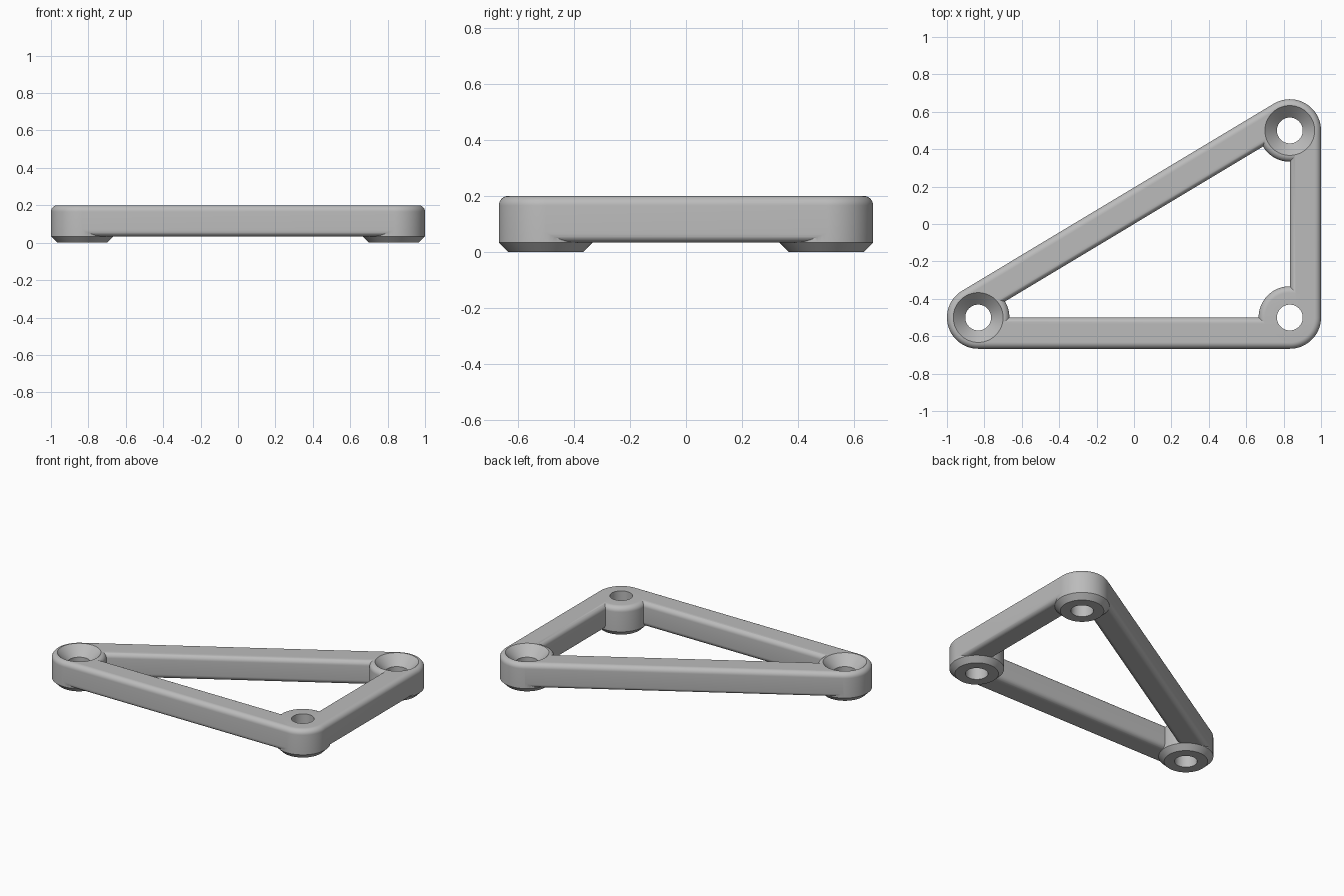
import bpy, bmesh, math
from mathutils import Vector

if "Cube" in bpy.data.objects:
    bpy.data.objects.remove(bpy.data.objects["Cube"])

R, FILLET, HEIGHT, HOLE = 0.167, 0.034, 0.2, 0.069
CORNERS = [Vector((-0.833, -0.5, 0)), Vector((0.833, -0.5, 0)), Vector((0.833, 0.5, 0))]

grey = bpy.data.materials.new("grey plastic")
grey.diffuse_color = (0.5, 0.5, 0.5, 1)
grey.use_nodes = True
grey.node_tree.nodes["Principled BSDF"].inputs["Base Color"].default_value = grey.diffuse_color


def arc(cx, cz, start, end, n=8):
    """Quarter-round profile points, angles in degrees."""
    steps = [math.radians(start + (end - start) * i / n) for i in range(n + 1)]
    return [(cx + FILLET * math.cos(a), cz + FILLET * math.sin(a)) for a in steps]


def loft(name, rings):
    """Closed solid skinned through rings of points."""
    bm = bmesh.new()
    loops = [[bm.verts.new(p) for p in ring] for ring in rings]
    n = len(loops[0])
    for a, b in zip(loops, loops[1:]):
        for i in range(n):
            j = (i + 1) % n
            bm.faces.new((a[i], a[j], b[j], b[i]))
    bm.faces.new(loops[0])
    bm.faces.new(loops[-1])
    bmesh.ops.recalc_face_normals(bm, faces=bm.faces)
    mesh = bpy.data.meshes.new(name)
    bm.to_mesh(mesh)
    bm.free()
    mesh.materials.append(grey)
    ob = bpy.data.objects.new(name, mesh)
    bpy.context.collection.objects.link(ob)
    return ob


def lathe(name, centre, profile, n=96):
    """Solid of revolution from (radius, z) points."""
    return loft(name, [[centre + Vector((r * math.cos(math.tau * i / n),
                                         r * math.sin(math.tau * i / n), z))
                        for i in range(n)] for r, z in profile])


def boolean(target, tool, operation):
    mod = target.modifiers.new(operation, 'BOOLEAN')
    mod.operation, mod.object, mod.solver = operation, tool, 'EXACT'
    bpy.context.view_layer.objects.active = target
    bpy.ops.object.modifier_apply(modifier=mod.name)
    bpy.data.objects.remove(tool)


# Corner bosses: chamfered foot, rounded top rim
boss_profile = [(R - FILLET, 0), (R, FILLET)] + arc(R - FILLET, HEIGHT - FILLET, 0, 90)
bosses = [lathe("corner_boss", c, boss_profile) for c in CORNERS]

# Bars: rounded section lying outside the line between boss centres
lo, hi = 2 * FILLET, HEIGHT - FILLET
section = (arc(R - FILLET, lo, -90, 0) + arc(R - FILLET, hi, 0, 90)
           + arc(FILLET, hi, 90, 180) + arc(FILLET, lo, 180, 270))
bars = []
for i in range(3):
    a, b = CORNERS[i], CORNERS[(i + 1) % 3]
    d = (b - a).normalized()
    out = Vector((d.y, -d.x, 0))
    bars.append(loft("bar", [[p + out * u + Vector((0, 0, z)) for u, z in section]
                             for p in (a, b)]))

# Join everything into one frame
frame = bosses[0]
frame.name = "triangle_frame"
for part in bosses[1:] + bars:
    boolean(frame, part, 'UNION')

# Screw holes: two countersunk, one plain at the square corner
sink = R - FILLET
for c, countersunk in zip(CORNERS, (True, False, True)):
    profile = [(HOLE, -0.1), (HOLE, 0.3)]
    if countersunk:
        profile = [(HOLE, -0.1), (HOLE, HEIGHT - sink + HOLE), (sink, HEIGHT), (sink, 0.3)]
    boolean(frame, lathe("hole_cutter", c, profile), 'DIFFERENCE')

bpy.ops.object.select_all(action='DESELECT')
frame.select_set(True)
bpy.context.view_layer.objects.active = frame
bpy.ops.object.shade_smooth_by_angle(angle=math.radians(30))
